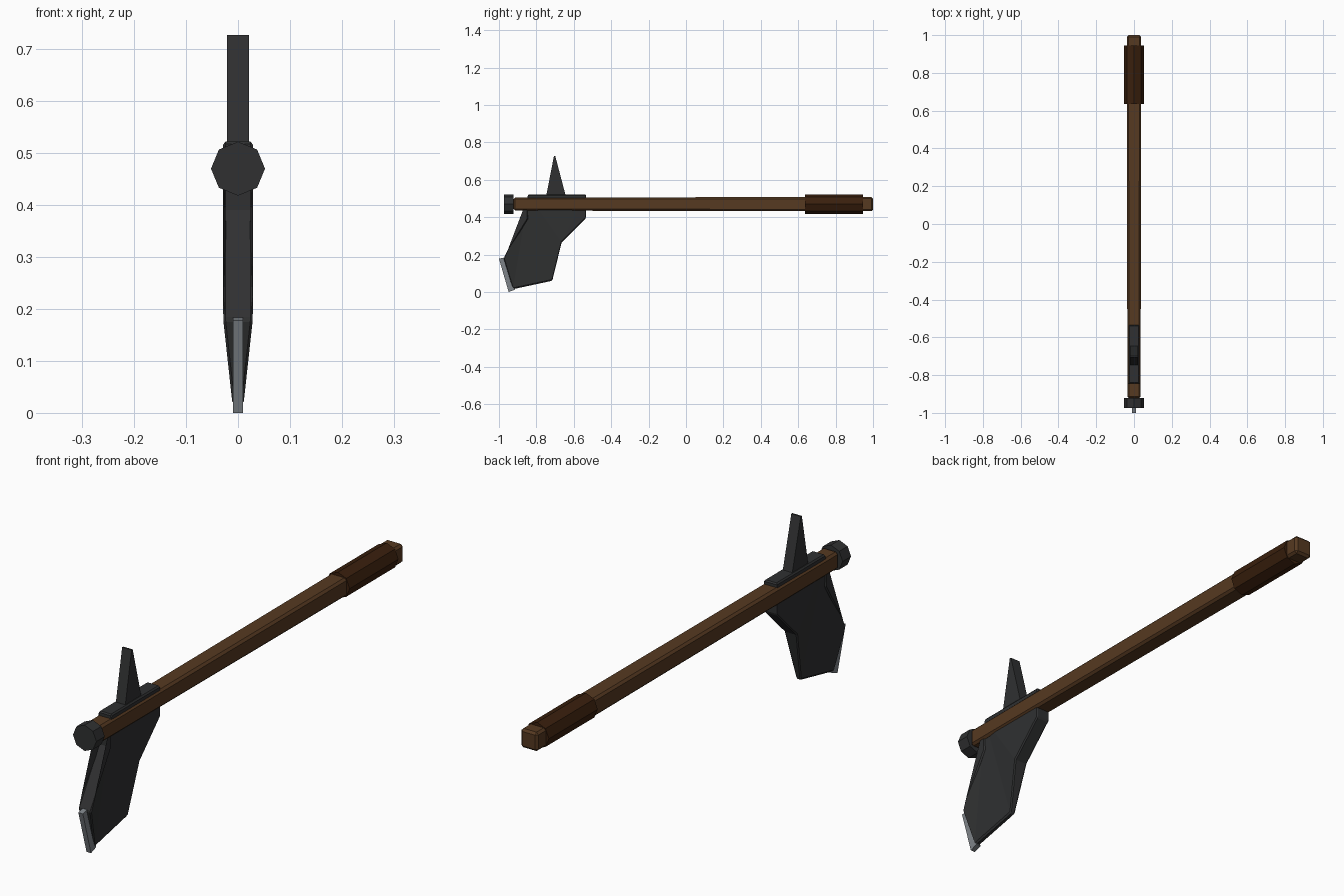
import bpy, bmesh, math
from mathutils import Matrix

if "Cube" in bpy.data.objects:
    bpy.data.objects.remove(bpy.data.objects["Cube"], do_unlink=True)

AXIS_Z = 0.47


def material(name, rgb):
    m = bpy.data.materials.new(name)
    m.use_nodes = True
    m.diffuse_color = (*rgb, 1)
    bsdf = next(n for n in m.node_tree.nodes if n.type == 'BSDF_PRINCIPLED')
    bsdf.inputs["Base Color"].default_value = (*rgb, 1)
    return m


wood = material("wood", (0.092, 0.041, 0.015))
leather = material("dark leather", (0.042, 0.014, 0.004))
iron = material("dark iron", (0.029, 0.030, 0.031))
steel = material("edge steel", (0.21, 0.23, 0.25))


def finish(bm, name, mat, bevel=0):
    bmesh.ops.recalc_face_normals(bm, faces=bm.faces[:])
    me = bpy.data.meshes.new(name)
    bm.to_mesh(me)
    bm.free()
    me.materials.append(mat)
    ob = bpy.data.objects.new(name, me)
    bpy.context.collection.objects.link(ob)
    if bevel:
        mod = ob.modifiers.new("Bevel", 'BEVEL')
        mod.width = bevel
        mod.segments = 1
        mod.angle_limit = math.radians(40)
    return ob


def slab(name, outline, mat, bevel=0):
    """Side outline of (y, z, half thickness), mirrored across x."""
    bm = bmesh.new()
    left = [bm.verts.new((h, y, z)) for y, z, h in outline]
    right = [bm.verts.new((-h, y, z)) for y, z, h in outline]
    sides = [bm.faces.new(left), bm.faces.new(right[::-1])]
    n = len(outline)
    for i in range(n):
        j = (i + 1) % n
        bm.faces.new((left[i], right[i], right[j], left[j]))
    bmesh.ops.triangulate(bm, faces=sides)
    return finish(bm, name, mat, bevel)


def octagon_bar(name, y0, y1, radius, mat, bevel=0):
    bm = bmesh.new()
    bmesh.ops.create_cone(bm, cap_ends=True, segments=8, radius1=radius,
                          radius2=radius, depth=y1 - y0)
    place = Matrix.Translation((0, (y0 + y1) / 2, AXIS_Z)) @ Matrix.Rotation(math.pi / 2, 4, 'X')
    bmesh.ops.transform(bm, matrix=place, verts=bm.verts[:])
    return finish(bm, name, mat, bevel)


# Square shaft with chamfered corners, slightly slimmer toward the head
front, back = 0.035, 0.038
slab("shaft", [(-0.922, AXIS_Z - front, front), (1.0, AXIS_Z - back, back),
               (1.0, AXIS_Z + back, back), (-0.922, AXIS_Z + front, front)],
     wood, 0.009)

# Wrapped grip and end knob
octagon_bar("grip", 0.635, 0.945, 0.052, leather)
octagon_bar("end_knob", -0.974, -0.921, 0.052, iron)

# Axe head running through the shaft, thinning toward its lower corner
FULL, THIN = 0.029, 0.011
slab("axe_head", [(-0.845, 0.522, FULL), (-0.845, 0.39, FULL),
                  (-0.975, 0.18, FULL), (-0.925, 0.015, THIN),
                  (-0.715, 0.06, THIN), (-0.665, 0.265, FULL),
                  (-0.535, 0.395, FULL), (-0.535, 0.522, FULL)],
     iron, 0.005)

# Cutting edge
slab("cutting_edge", [(-1.0, 0.178, 0.01), (-0.968, 0.185, 0.01),
                      (-0.915, 0.012, 0.01), (-0.948, 0.0, 0.01)], steel)

# Wedge spike on top
slab("spike", [(-0.748, 0.51, 0.021), (-0.642, 0.51, 0.021),
               (-0.699, 0.727, 0.021), (-0.706, 0.727, 0.021)], iron)
